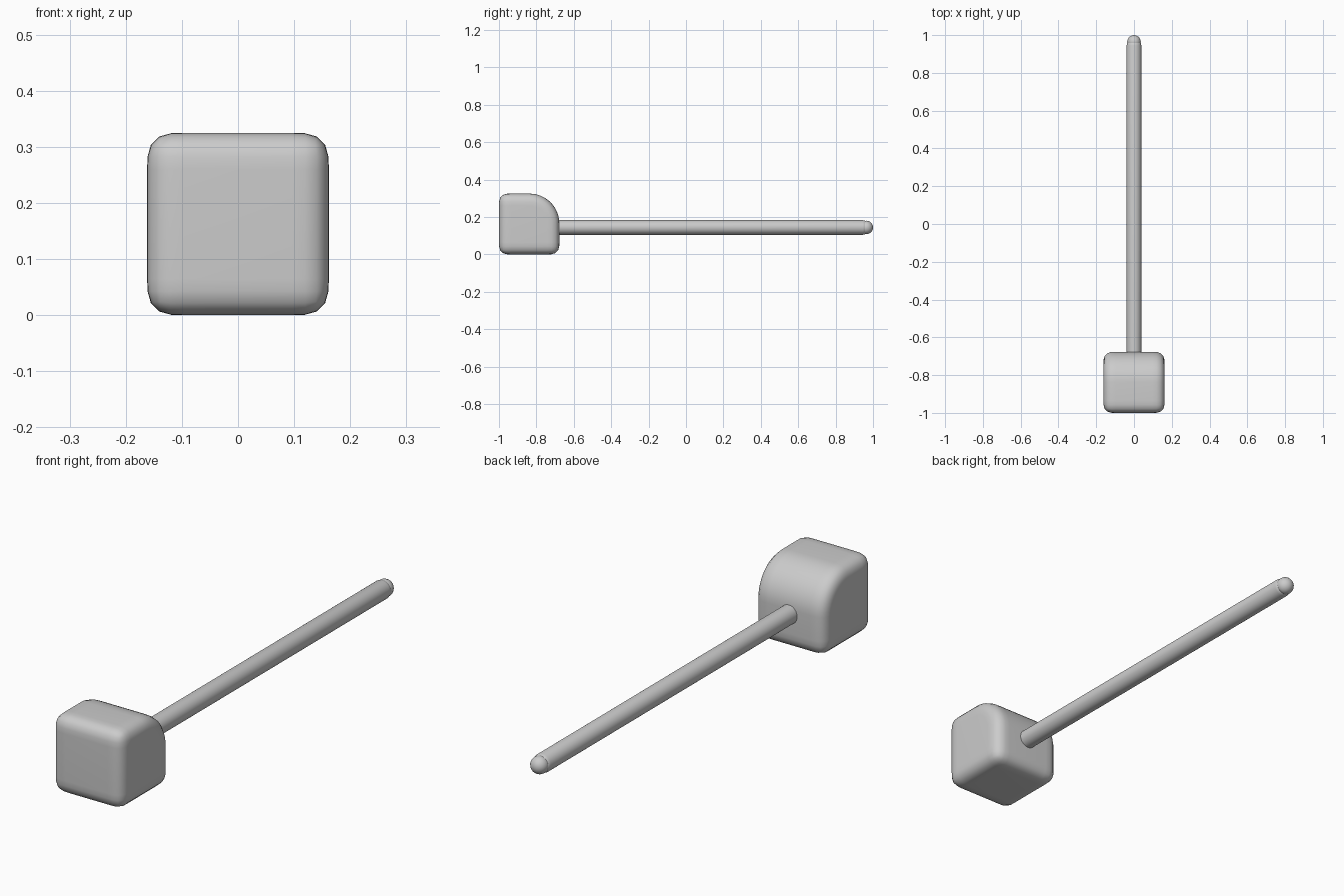
import bpy, bmesh, math
from mathutils import Matrix

if "Cube" in bpy.data.objects:
    bpy.data.objects.remove(bpy.data.objects["Cube"])

def make_object(name, bm, angle=40):
    bmesh.ops.recalc_face_normals(bm, faces=bm.faces)
    me = bpy.data.meshes.new(name)
    bm.to_mesh(me)
    bm.free()
    ob = bpy.data.objects.new(name, me)
    bpy.context.collection.objects.link(ob)
    bpy.ops.object.select_all(action='DESELECT')
    bpy.context.view_layer.objects.active = ob
    ob.select_set(True)
    bpy.ops.object.shade_smooth_by_angle(angle=math.radians(angle))
    return ob

# Head: square side profile with one large rounded upper rear corner
half, top, front, rear, radius = 0.162, 0.325, -1.0, -0.677, 0.16
profile = [(front, 0), (rear, 0)]
for i in range(13):
    a = math.radians(90 * i / 12)
    profile.append((rear - radius + radius * math.cos(a),
                    top - radius + radius * math.sin(a)))
profile.append((front, top))
bm = bmesh.new()
face = bm.faces.new([bm.verts.new((-half, y, z)) for y, z in profile])
ext = bmesh.ops.extrude_face_region(bm, geom=[face])
bmesh.ops.translate(bm, vec=(2 * half, 0, 0),
                    verts=[g for g in ext['geom'] if isinstance(g, bmesh.types.BMVert)])
bmesh.ops.recalc_face_normals(bm, faces=bm.faces)
sharp = [e for e in bm.edges if e.calc_face_angle(0) > math.radians(30)]
bmesh.ops.bevel(bm, geom=sharp, offset=0.065, offset_type='OFFSET', segments=5,
                profile=0.64, affect='EDGES', clamp_overlap=False)
make_object("hammer_head", bm, 50)

# Handle: long round rod with softened end, running along y
bm = bmesh.new()
rod = [(0, -0.72), (0.039, -0.72), (0.039, 0.945), (0.036, 0.957), (0.031, 0.963), (0, 0.963)]
verts = [bm.verts.new((r, y, 0.144)) for r, y in rod]
edges = [bm.edges.new(p) for p in zip(verts, verts[1:])]
bmesh.ops.spin(bm, geom=verts + edges, cent=(0, 0, 0.144), axis=(0, 1, 0),
               angle=2 * math.pi, steps=32)
bmesh.ops.remove_doubles(bm, verts=bm.verts, dist=1e-5)
make_object("handle", bm, 50)

# Ball on the end of the handle
bm = bmesh.new()
bmesh.ops.create_uvsphere(bm, u_segments=24, v_segments=16, radius=0.036,
                          matrix=Matrix.Translation((0, 0.964, 0.144)))
make_object("handle_end_ball", bm)
